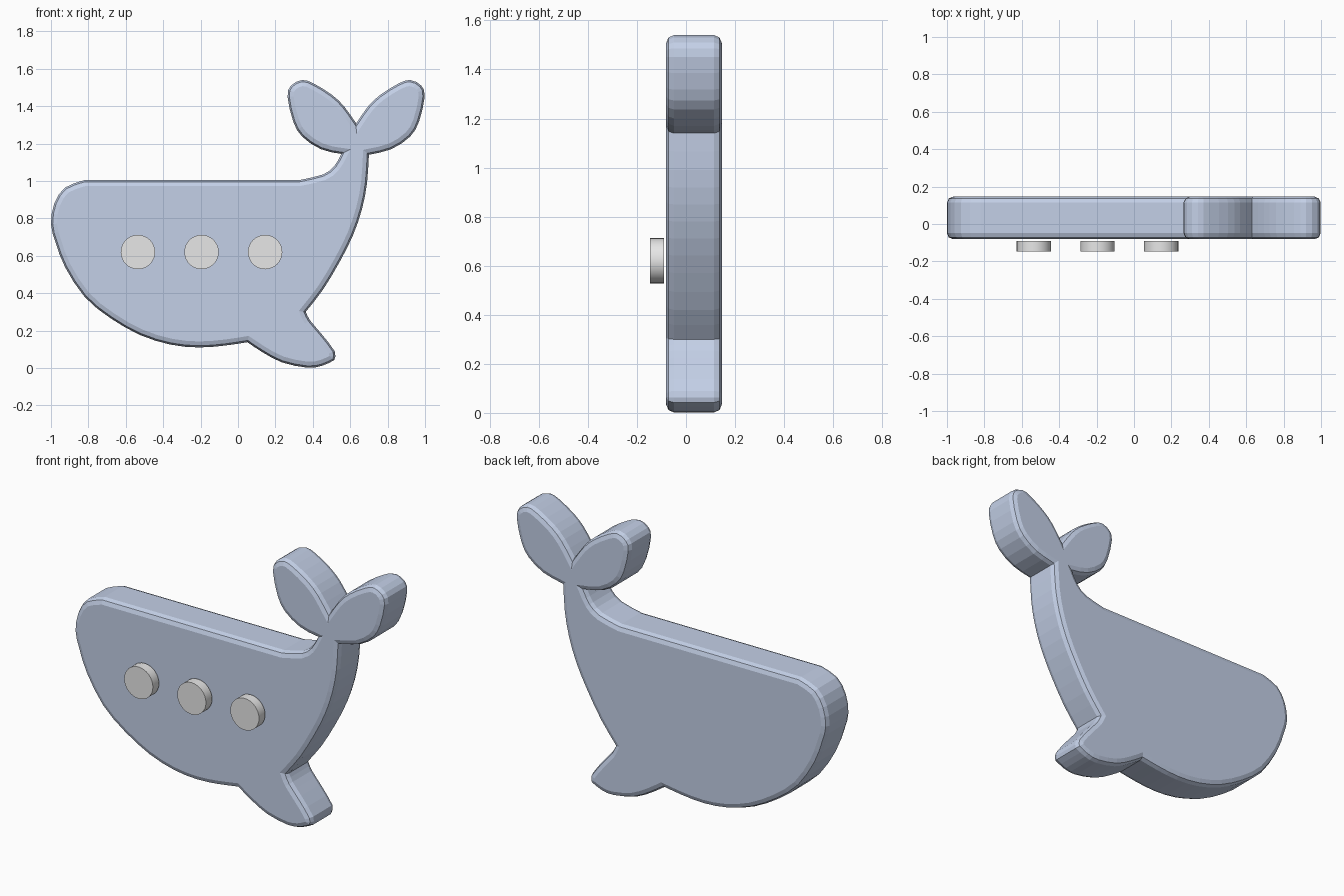
import bpy, bmesh, math
from mathutils import Vector

if "Cube" in bpy.data.objects:
    bpy.data.objects.remove(bpy.data.objects["Cube"])


def material(name, rgb):
    m = bpy.data.materials.new(name)
    m.diffuse_color = (*rgb, 1)
    m.use_nodes = True
    m.node_tree.nodes["Principled BSDF"].inputs["Base Color"].default_value = m.diffuse_color
    return m


BLUE = material("pale_blue", (0.55, 0.63, 0.80))
GREY = material("light_grey", (0.8, 0.8, 0.8))


def smooth_arc(pts, steps=2):
    """Catmull-Rom samples through pts, leaving out the last point."""
    p = [Vector(q) for q in pts]
    p = [2 * p[0] - p[1]] + p + [2 * p[-1] - p[-2]]
    out = []
    for a, b, c, d in zip(p, p[1:], p[2:], p[3:]):
        for i in range(steps):
            t = i / steps
            out.append(0.5 * (2 * b + (c - a) * t + (2 * a - 5 * b + 4 * c - d) * t ** 2
                              + (3 * b - a - 3 * c + d) * t ** 3))
    return out


# Outline arcs, meeting at sharp corners
belly = [(-0.82, 1.005), (-0.925, 0.965), (-0.982, 0.88), (-1.0, 0.77), (-0.975, 0.67),
         (-0.925, 0.54), (-0.82, 0.38), (-0.68, 0.265), (-0.52, 0.175), (-0.36, 0.125),
         (-0.21, 0.11), (-0.07, 0.12), (0.05, 0.138)]
fin = [(0.05, 0.138), (0.13, 0.085), (0.235, 0.03), (0.37, 0.002), (0.45, 0.012), (0.515, 0.042)]
fin_edge = [(0.515, 0.042), (0.517, 0.09), (0.44, 0.19), (0.385, 0.255), (0.362, 0.3)]
back = [(0.362, 0.3), (0.455, 0.42), (0.545, 0.57), (0.615, 0.71), (0.663, 0.85),
        (0.69, 0.99), (0.70, 1.145)]
fluke = [(0.70, 1.14), (0.82, 1.17), (0.92, 1.237), (0.968, 1.318), (0.998, 1.45),
         (0.98, 1.51), (0.92, 1.54), (0.856, 1.52), (0.76, 1.46), (0.695, 1.398), (0.631, 1.308)]
other_fluke = [(1.263 - x, z) for x, z in reversed(fluke)]
neck = [(0.553, 1.145), (0.515, 1.08), (0.455, 1.035), (0.33, 1.005)]

outline = []
for arc in (belly, fin, fin_edge, back, fluke[:], other_fluke, neck):
    outline += smooth_arc(arc)
outline.append(Vector(neck[-1]))
# drop doubled points where arcs meet
outline = [p for i, p in enumerate(outline) if (p - outline[i - 1]).length > 0.012]

# Whale body: extruded outline with rounded rims
Y0, Y1 = -0.081, 0.146
bm = bmesh.new()
front = bm.faces.new([bm.verts.new((p.x, Y0, p.y)) for p in outline])
ext = bmesh.ops.extrude_face_region(bm, geom=[front], use_keep_orig=True)
bmesh.ops.translate(bm, vec=(0, Y1 - Y0, 0),
                    verts=[g for g in ext["geom"] if isinstance(g, bmesh.types.BMVert)])
bmesh.ops.recalc_face_normals(bm, faces=bm.faces[:])
rims = [e for e in bm.edges if abs(e.verts[0].co.y - e.verts[1].co.y) < 1e-5]
bmesh.ops.bevel(bm, geom=rims, offset=0.032, offset_type='OFFSET', segments=2,
                profile=0.5, affect='EDGES', clamp_overlap=False)
bmesh.ops.recalc_face_normals(bm, faces=bm.faces[:])
mesh = bpy.data.meshes.new("whale_body")
bm.to_mesh(mesh)
bm.free()
mesh.materials.append(BLUE)
body = bpy.data.objects.new("whale_body", mesh)
bpy.context.collection.objects.link(body)

# Three round pegs floating just in front of the body
for i, x in enumerate((-0.535, -0.195, 0.145)):
    bpy.ops.mesh.primitive_cylinder_add(vertices=32, radius=0.092, depth=0.056,
                                        location=(x, -0.118, 0.62),
                                        rotation=(math.pi / 2, 0, 0))
    peg = bpy.context.object
    peg.name = f"round_peg_{i + 1}"
    peg.data.materials.append(GREY)
    bpy.ops.object.shade_smooth_by_angle()
